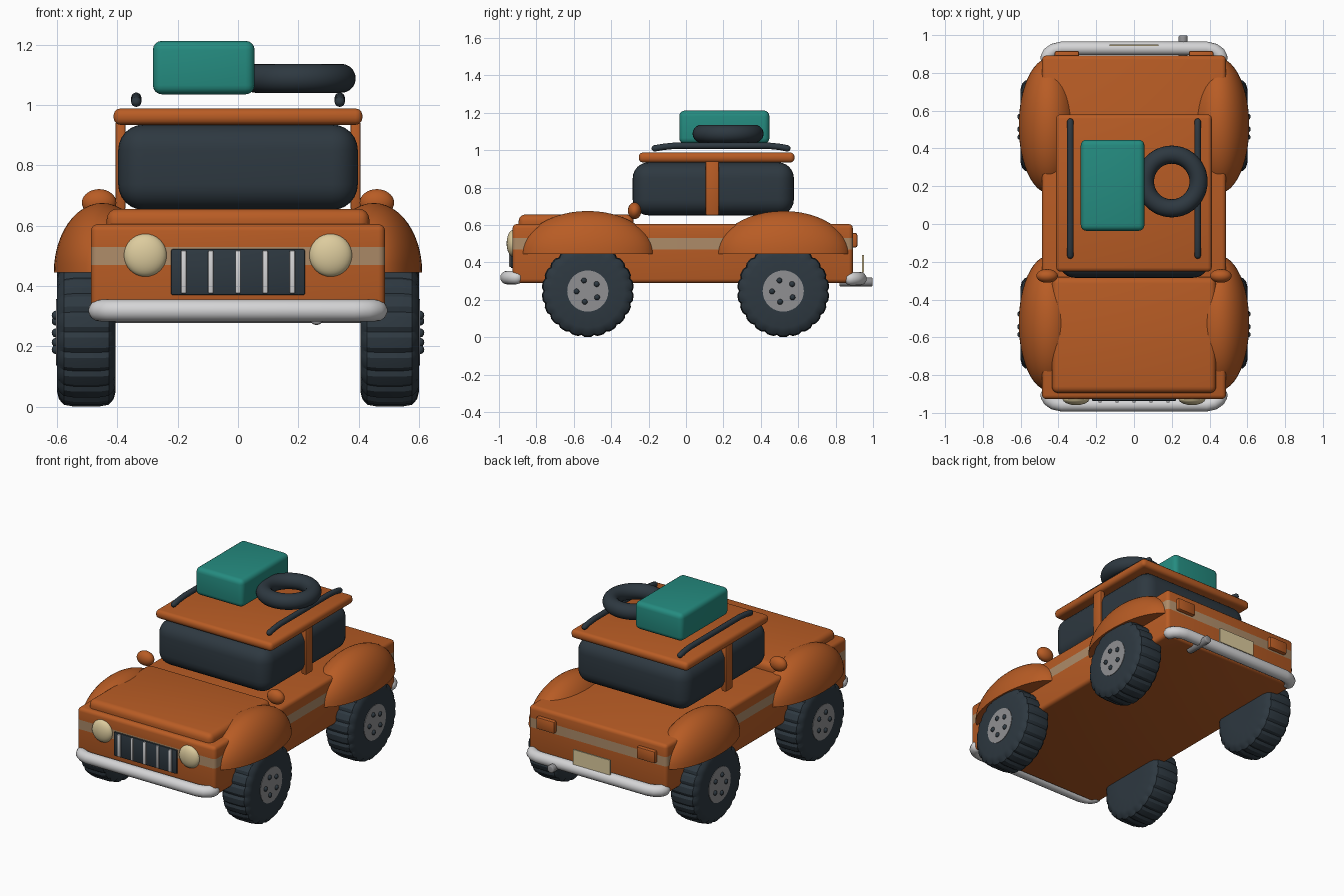
import bpy, bmesh, math
from mathutils import Matrix, Vector

cube = bpy.data.objects.get("Cube")
if cube:
    bpy.data.objects.remove(cube, do_unlink=True)


def material(name, rgb):
    m = bpy.data.materials.new(name)
    m.use_nodes = True
    m.diffuse_color = (*rgb, 1)
    m.node_tree.nodes["Principled BSDF"].inputs["Base Color"].default_value = (*rgb, 1)
    return m


ORANGE = material("orange paint", (0.48, 0.107, 0.018))
TAN = material("tan stripe", (0.42, 0.26, 0.14))
DARK = material("dark rubber and glass", (0.027, 0.04, 0.052))
SILVER = material("silver chrome", (0.66, 0.66, 0.67))
GREY = material("grey metal", (0.28, 0.28, 0.29))
CREAM = material("cream lamp", (0.72, 0.60, 0.34))
TEAL = material("teal case", (0.018, 0.26, 0.215))


def finish(name, bm, *mats, angle=35):
    bmesh.ops.recalc_face_normals(bm, faces=bm.faces)
    mesh = bpy.data.meshes.new(name)
    bm.to_mesh(mesh)
    bm.free()
    for m in mats:
        mesh.materials.append(m)
    ob = bpy.data.objects.new(name, mesh)
    bpy.context.collection.objects.link(ob)
    bpy.ops.object.select_all(action='DESELECT')
    bpy.context.view_layer.objects.active = ob
    ob.select_set(True)
    bpy.ops.object.shade_smooth_by_angle(angle=math.radians(angle))
    return ob


def box_mesh(lo, hi, bevel=0, segments=3):
    lo, hi = Vector(lo), Vector(hi)
    bm = bmesh.new()
    bmesh.ops.create_cube(bm, size=1)
    for v in bm.verts:
        v.co = (lo + hi) / 2 + v.co * (hi - lo)
    if bevel:
        bmesh.ops.bevel(bm, geom=bm.edges[:], offset=bevel, segments=segments,
                        profile=0.5, affect='EDGES')
    return bm


def box(name, lo, hi, mat, bevel=0, segments=3):
    return finish(name, box_mesh(lo, hi, bevel, segments), mat)


def ball_mesh(center, radii, segments=32):
    bm = bmesh.new()
    bmesh.ops.create_uvsphere(bm, u_segments=segments, v_segments=segments // 2, radius=1,
                              matrix=Matrix.Translation(center) @ Matrix.Diagonal((*radii, 1)))
    return bm


def rod(name, start, end, radius, mat, segments=20, bevel=0):
    start, end = Vector(start), Vector(end)
    bm = bmesh.new()
    turn = (end - start).to_track_quat('Z', 'Y').to_matrix().to_4x4()
    bmesh.ops.create_cone(bm, cap_ends=True, segments=segments, radius1=radius, radius2=radius,
                          depth=(end - start).length,
                          matrix=Matrix.Translation((start + end) / 2) @ turn)
    if bevel:
        rims = [e for e in bm.edges if any(len(f.verts) > 4 for f in e.link_faces)]
        bmesh.ops.bevel(bm, geom=rims, offset=bevel, segments=3, profile=0.5, affect='EDGES')
    return finish(name, bm, mat)


def tube(name, points, radius, mat):
    """Round bar along a path, tapering to closed rounded ends."""
    pts = [Vector(p) for p in points]
    n = 16
    bm = bmesh.new()
    rings = []
    first, last = (pts[0] - pts[1]).normalized(), (pts[-1] - pts[-2]).normalized()
    caps = [(math.sin(a), math.cos(a)) for a in (1.4, 1.0, 0.5)]
    stations = [(pts[0] + first * radius * s, -first, radius * c) for s, c in caps]
    for i, p in enumerate(pts):
        t = pts[min(i + 1, len(pts) - 1)] - pts[max(i - 1, 0)]
        stations.append((p, t.normalized(), radius))
    stations += [(pts[-1] + last * radius * s, last, radius * c) for s, c in reversed(caps)]
    up = Vector((0, 0, 1))
    for p, t, r in stations:
        side = t.cross(up).normalized()
        top = side.cross(t)
        rings.append([bm.verts.new(p + r * (math.cos(a) * side + math.sin(a) * top))
                      for a in (2 * math.pi * k / n for k in range(n))])
    for a, b in zip(rings, rings[1:]):
        for k in range(n):
            bm.faces.new((a[k], a[(k + 1) % n], b[(k + 1) % n], b[k]))
    bm.faces.new(rings[0])
    bm.faces.new(rings[-1])
    return finish(name, bm, mat, angle=60)


# Body tub with a stripe all the way round
bm = box_mesh((-0.487, -0.927, 0.29), (0.487, 0.892, 0.605), 0.022)
for z in (0.47, 0.53):
    bmesh.ops.bisect_plane(bm, geom=bm.verts[:] + bm.edges[:] + bm.faces[:],
                           plane_co=(0, 0, z), plane_no=(0, 0, 1))
for f in bm.faces:
    f.material_index = int(0.47 < f.calc_center_median().z < 0.53)
finish("body", bm, ORANGE, TAN)
box("hood", (-0.435, -0.895, 0.56), (0.435, -0.28, 0.656), ORANGE, 0.035, 4)

# Cabin
box("cabin_glass", (-0.397, -0.285, 0.652), (0.397, 0.577, 0.935), DARK, 0.085, 6)
box("roof", (-0.412, -0.252, 0.934), (0.412, 0.58, 0.988), ORANGE, 0.022)

# Wheel: a lathed tyre with shallow grooves between tread blocks
TYRE = [(0.405, 0.10), (0.405, 0.195), (0.412, 0.222), (0.428, 0.240), (0.46, 0.246),
        (0.545, 0.246), (0.577, 0.240), (0.593, 0.222), (0.60, 0.195), (0.60, 0.10)]


def wheel(side, y, label):
    bm = bmesh.new()
    n, hub_z = 88, 0.247
    rings = []
    for k in range(n):
        a = 2 * math.pi * k / n
        ring = []
        for x, r in TYRE:
            if r > 0.2 and k % 4 == 0:
                r -= 0.009
            ring.append(bm.verts.new((side * x, y + r * math.cos(a), hub_z + r * math.sin(a))))
        rings.append(ring)
    for k in range(n):
        a, b = rings[k], rings[(k + 1) % n]
        for j in range(len(TYRE) - 1):
            bm.faces.new((a[j], a[j + 1], b[j + 1], b[j]))
    for j in (0, -1):
        bm.faces.new([r[j] for r in rings])
    finish(label + "_tyre", bm, DARK, angle=30)
    rod(label + "_hub", (side * 0.55, y, hub_z), (side * 0.603, y, hub_z), 0.11, GREY, 40)
    for k in range(5):
        a = math.radians(110 + 72 * k)
        c = (side * 0.604, y + 0.06 * math.cos(a), hub_z + 0.06 * math.sin(a))
        finish(f"{label}_lug_{k + 1}", ball_mesh(c, (0.013, 0.015, 0.015), 12), DARK)


# Parts that repeat on both sides
for side, word in ((1, "left"), (-1, "right")):
    for y, end in ((-0.525, "front"), (0.52, "rear")):
        wheel(side, y, f"{end}_{word}")
        bm = ball_mesh((side * 0.45, y, 0.445), (0.16, 0.357, 0.23), 48)
        cut = bmesh.ops.bisect_plane(bm, geom=bm.verts[:] + bm.edges[:] + bm.faces[:],
                                     plane_co=(0, 0, 0.445), plane_no=(0, 0, 1),
                                     clear_inner=True)
        bmesh.ops.holes_fill(bm, edges=[e for e in bm.edges if e.is_boundary])
        finish(f"{end}_{word}_fender", bm, ORANGE)

    def sided_box(name, x0, x1, y0, y1, z0, z1, mat, bevel):
        a, b = sorted((side * x0, side * x1))
        box(f"{word}_{name}", (a, y0, z0), (b, y1, z1), mat, bevel, 2)

    sided_box("pillar", 0.372, 0.406, 0.105, 0.177, 0.652, 0.945, ORANGE, 0.008)
    sided_box("tail_light", 0.29, 0.42, 0.87, 0.916, 0.48, 0.557, ORANGE, 0.01)
    finish(word + "_mirror", ball_mesh((side * 0.46, -0.275, 0.676), (0.057, 0.036, 0.045)),
           ORANGE)
    finish(word + "_headlight", ball_mesh((side * 0.307, -0.925, 0.502), (0.071, 0.034, 0.071)),
           CREAM)
    x = side * 0.337
    tube(word + "_roof_rail", [(x, -0.167, 1.01), (x, -0.12, 1.018), (x, -0.06, 1.024),
                               (x, 0.44, 1.024), (x, 0.50, 1.018), (x, 0.542, 1.01)],
         0.017, DARK)

# Grille
box("grille", (-0.222, -0.937, 0.37), (0.222, -0.91, 0.522), DARK, 0.006, 2)
for k in range(5):
    x = 0.09 * (k - 2)
    box(f"grille_bar_{k + 1}", (x - 0.009, -0.946, 0.376), (x + 0.009, -0.93, 0.518),
        SILVER, 0.004, 2)


# Bumpers wrap round the body corners
def bumper(name, y, z, out):
    half = [(0.46, 0.0), (0.45, 0.022), (0.425, 0.04), (0.385, 0.05)]
    path = [(-x, y + out * d, z) for x, d in half]
    path += [(x, y + out * d, z) for x, d in reversed(half)]
    tube(name, path, 0.036, SILVER)


bumper("front_bumper", -0.907, 0.319, -1)
bumper("rear_bumper", 0.88, 0.313, 1)
box("rear_plate", (-0.13, 0.942, 0.345), (0.13, 0.951, 0.44), CREAM)
rod("exhaust_pipe", (0.26, 0.82, 0.295), (0.26, 0.998, 0.295), 0.024, GREY, 20, 0.008)

# Roof load
box("suitcase", (-0.282, -0.036, 1.035), (0.055, 0.446, 1.212), TEAL, 0.03, 4)
bm = bmesh.new()
rings = []
for k in range(48):
    a = 2 * math.pi * k / 48
    rings.append([])
    for j in range(20):
        b = 2 * math.pi * j / 20
        r = 0.142 + 0.048 * math.cos(b)
        rings[-1].append(bm.verts.new((0.2 + r * math.cos(a), 0.225 + r * math.sin(a),
                                       1.088 + 0.048 * math.sin(b))))
for k in range(48):
    p, q = rings[k], rings[(k + 1) % 48]
    for j in range(20):
        bm.faces.new((p[j], p[(j + 1) % 20], q[(j + 1) % 20], q[j]))
finish("spare_tyre", bm, DARK)
